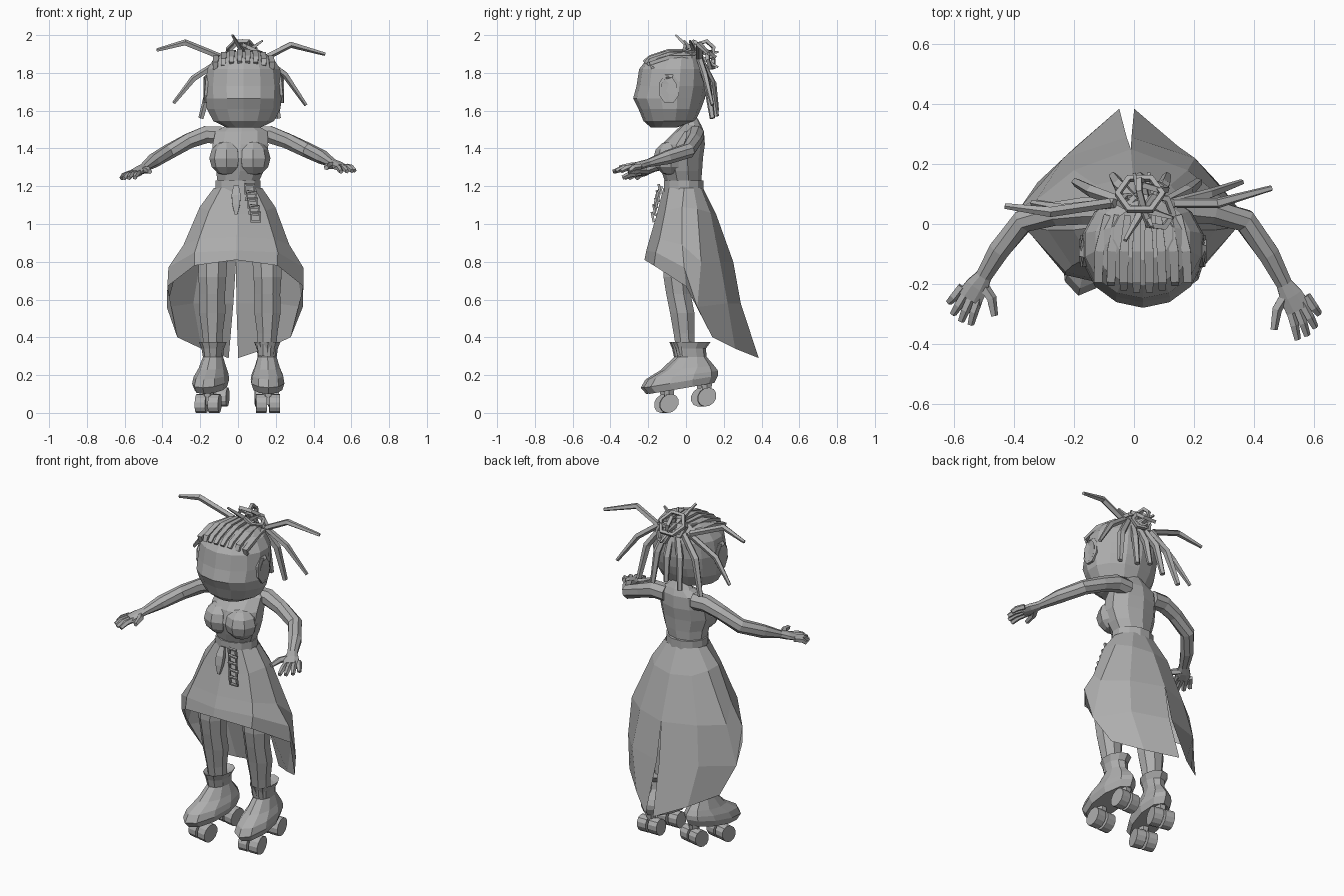
import bpy, bmesh, math
from mathutils import Vector, Matrix

if "Cube" in bpy.data.objects:
    bpy.data.objects.remove(bpy.data.objects["Cube"])

grey = bpy.data.materials.new("plain_grey")
grey.use_nodes = True
GREY = (0.42, 0.42, 0.42, 1)
grey.diffuse_color = GREY
for node in grey.node_tree.nodes:
    if node.type == 'BSDF_PRINCIPLED':
        node.inputs["Base Color"].default_value = GREY


def finish(name, bm):
    bmesh.ops.remove_doubles(bm, verts=bm.verts, dist=0.0005)
    bmesh.ops.recalc_face_normals(bm, faces=bm.faces)
    mesh = bpy.data.meshes.new(name)
    bm.to_mesh(mesh)
    bm.free()
    mesh.materials.append(grey)
    obj = bpy.data.objects.new(name, mesh)
    bpy.context.collection.objects.link(obj)
    return obj


def loft(name, rings, wrap=True, caps=True, loop=False):
    """Skin a list of equally long point rings."""
    bm = bmesh.new()
    rows = [[bm.verts.new(p) for p in ring] for ring in rings]
    count = len(rows[0])
    pairs = list(zip(rows, rows[1:])) + ([(rows[-1], rows[0])] if loop else [])
    for a, b in pairs:
        for i in range(count if wrap else count - 1):
            j = (i + 1) % count
            bm.faces.new((a[i], a[j], b[j], b[i]))
    if caps and not loop:
        bm.faces.new(rows[0])
        bm.faces.new(rows[-1])
    return finish(name, bm)


def ovals(name, profile, n=12):
    """Stack of ovals given as height, centre x, half width, front y, back y."""
    rings = []
    for z, cx, hx, front, back in profile:
        mid, hy = (front + back) / 2, (back - front) / 2
        angles = [math.tau * (i + 0.5) / n for i in range(n)]
        rings.append([Vector((cx + hx * math.cos(a), mid + hy * math.sin(a), z)) for a in angles])
    return loft(name, rings)


def tube(name, path, radii, n=5, loop=False, ref=None):
    """Faceted tube; each radius is a number or a (side, up) pair."""
    pts = [Vector(p) for p in path]
    last = len(pts) - 1
    tangents = []
    for i in range(len(pts)):
        a = pts[i - 1] if (i or loop) else pts[i]
        b = pts[(i + 1) % len(pts)] if (i < last or loop) else pts[i]
        tangents.append((b - a).normalized())
    if ref is None:
        sums = [sum(abs(t[k]) for t in tangents) for k in range(3)]
        ref = Vector([float(k == sums.index(min(sums))) for k in range(3)])
    rings = []
    for i, (p, t) in enumerate(zip(pts, tangents)):
        r = radii[i] if isinstance(radii, (list, tuple)) else radii
        ra, rb = r if isinstance(r, tuple) else (r, r)
        side = t.cross(ref).normalized()
        up = side.cross(t)
        rings.append([p + side * ra * math.cos(a) + up * rb * math.sin(a)
                      for a in [math.tau * (k + 0.5) / n for k in range(n)]])
    return loft(name, rings, loop=loop)


def hoop(name, centre, normal, rx, ry, thick, sides=6, turn=0):
    """Closed polygonal ring facing along the normal."""
    normal = Vector(normal).normalized()
    quat = normal.to_track_quat('Z', 'Y')
    path = [Vector(centre) + quat @ Vector((rx * math.cos(a), ry * math.sin(a), 0))
            for a in [math.tau * i / sides + turn for i in range(sides)]]
    return tube(name, path, thick, 4, loop=True, ref=normal)


def ball(name, centre, scale, u=8, v=6):
    bm = bmesh.new()
    bmesh.ops.create_uvsphere(bm, u_segments=u, v_segments=v, radius=1)
    bmesh.ops.transform(bm, verts=bm.verts,
                        matrix=Matrix.Translation(centre) @ Matrix.Diagonal((*scale, 1)))
    return finish(name, bm)


# Head with ears
HX = 0.03
ovals("head", [(z, HX, hx, f, b) for z, hx, f, b in [
    (1.51, .09, -.185, -.05), (1.545, .165, -.225, .05), (1.61, .2, -.252, .08),
    (1.665, .205, -.28, .1), (1.73, .208, -.262, .11), (1.82, .198, -.248, .11),
    (1.875, .162, -.205, .09), (1.912, .1, -.12, .06)]], 14)
for s, side in ((1, "left"), (-1, "right")):
    tube(side + "_ear", [(HX + s * .16, -.09, 1.71), (HX + s * .205, -.09, 1.715),
                         (HX + s * .213, -.09, 1.715), (HX + s * .203, -.09, 1.715)],
         [(.05, .075), (.058, .082), (.045, .066), (.034, .05)], 8, ref=Vector((0, 0, 1)))

# Flat braids laid over the crown
for i in range(8):
    u = (i - 3.5) / 3.5
    x, drop = HX + .15 * u, .035 * u * u
    tube("crown_braid", [(x, -.225 + .05 * u * u, 1.858 - drop), (x, -.19, 1.885 - drop),
                         (x * .97, -.09, 1.918 - drop), (x * .8 + .006, .03, 1.918 - drop)],
         [(.012, .016), (.014, .02), (.014, .021), (.012, .015)], 4, ref=Vector((1, 0, 0)))

# Loose braids: long flyaways, then hanging ones
loose = [
    [(.28, .07, 1.95), (.46, .12, 1.9)], [(.25, .1, 1.79), (.36, .14, 1.63)],
    [(-.28, .04, 1.96), (-.43, .06, 1.92)], [(-.235, .05, 1.77), (-.34, .07, 1.64)],
    [(.18, .11, 1.76), (.215, .14, 1.56)], [(-.14, .11, 1.76), (-.195, .14, 1.56)],
    [(.1, .13, 1.75), (.11, .16, 1.57)], [(-.05, .13, 1.75), (-.07, .16, 1.57)],
    [(.03, .14, 1.74), (.02, .16, 1.6)]]
for i, (mid, tip) in enumerate(loose):
    root = (HX + mid[0] * .4, .07, 1.88)
    tube("loose_braid", [root, mid, tip], [.017, .018, .01] if i < 4 else [.018, .022, .015], 5)

# Looped knot of braids and stray ends
for centre, normal, r, turn in [
        ((.02, .1, 1.925), (0, .6, .8), .075, 0), ((.08, .04, 1.925), (.4, 0, .9), .055, .4),
        ((.01, .07, 1.9), (.1, 1, .4), .06, .2), ((.06, .13, 1.87), (.3, 1, .2), .05, 0),
        ((.03, .1, 1.92), (1, .2, .2), .05, .3)]:
    hoop("knot_loop", centre, normal, r, r, .013, 6, turn)
for tip in [(-.03, -.055, 2), (.06, -.01, 1.97), (.13, .02, 1.97), (.05, .17, 1.83), (0, .17, 1.91)]:
    tube("stray_end", [(HX, .05, 1.9), tip], [.017, .007], 4)

# Torso and neck
ovals("torso", [
    (1.15, 0, .11, -.1, .08), (1.22, 0, .114, -.11, .08), (1.28, .01, .132, -.13, .085),
    (1.35, .01, .155, -.15, .09), (1.42, .013, .155, -.13, .1), (1.49, .018, .145, -.06, .095),
    (1.525, .02, .08, -.02, .08), (1.57, .02, .038, -.02, .055)], 10)
for s in (1, -1):
    ball("bust", (.01 + s * .07, -.08, 1.348), (.092, .093, .092))

# Arms with hands; the right arm reaches lower and less far forward
for s, side, reach, lift in ((1, "left", 1, .018), (-1, "right", .87, -.02)):
    def place(p):
        return Vector((s * p[0], p[1] * reach, p[2] + lift * max(0, p[0] / .3 - 1)))
    up = Vector((0, 0, 1))
    tube(side + "_arm", [place(p) for p in [
        (.09, .05, 1.47), (.17, .05, 1.473), (.26, .04, 1.44), (.37, .012, 1.385), (.45, -.1, 1.343),
        (.502, -.2, 1.31), (.525, -.24, 1.298), (.55, -.285, 1.285)]],
        [.05, .049, .043, .041, .038, (.029, .022), (.042, .022), (.047, .017)], 8, ref=up)
    fingers = [((.585, -.26), (.618, -.3)), ((.57, -.28), (.605, -.345)),
               ((.55, -.29), (.578, -.372)), ((.525, -.29), (.546, -.385))]
    for (bx, by), (tx, ty) in fingers:
        tube(side + "_finger", [place((bx - .01, by + .02, 1.288)),
                                place(((bx + tx) / 2, (by + ty) / 2, 1.28)),
                                place((tx, ty, 1.262))], [.016, .016, .012], 5, ref=up)
    tube(side + "_thumb", [place(p) for p in [(.51, -.23, 1.298), (.477, -.285, 1.298), (.467, -.352, 1.288)]],
         [.02, .018, .013], 5, ref=up)

# Skirt: short in front, long tails split at the back
ovals("waistband", [(z, 0, .122, -.12, .095) for z in (1.17, 1.23)])
columns = [
    [(0, .09, 1.19), (0, .16, 1.05), (0, .25, .8), (.008, .29, .58), (.025, .385, .29)],
    [(.07, .08, 1.19), (.125, .13, 1.06), (.19, .18, .8), (.22, .22, .58), (.17, .26, .34)],
    [(.11, .04, 1.19), (.185, .06, 1.08), (.315, .08, .8), (.36, .06, .56), (.3, .14, .4)],
    [(.128, -.01, 1.19), (.2, -.02, 1.09), (.28, -.02, .89), (.357, -.01, .77), (.36, 0, .67)],
    [(.09, -.09, 1.19), (.15, -.11, 1.07), (.2, -.14, .92), (.22, -.16, .85), (.22, -.17, .78)],
    [(0, -.12, 1.19), (0, -.155, 1.05), (0, -.19, .93), (0, -.21, .86), (0, -.22, .81)]]
mirrored = [[(-x, y, z) for x, y, z in col] for col in reversed(columns[:-1])]
skirt = [[Vector((x - .027 * (1.19 - z), y, z)) for x, y, z in col] for col in columns + mirrored]
loft("skirt", skirt, wrap=False, caps=False)

# Belt charms
tube("belt_tag", [(-.01, -.13, 1.2), (-.01, -.15, 1.15), (-.01, -.16, 1.1), (-.01, -.168, 1.05)],
     [(.02, .012), (.034, .018), (.028, .016), (.01, .008)], 4, ref=Vector((0, 1, 0)))
for i in range(5):
    hoop("chain_link", (.062 + .008 * i, -.14 - .009 * i, 1.185 - .037 * i), (0, 1, .2),
         .033, .033, .009, 4, math.pi / 4 + .15 * (i % 2))

# Legs
for s, side, cx in ((1, "left", .152), (-1, "right", -.132)):
    ovals(side + "_leg", [(z, cx + s * lean, hx, f, b) for z, lean, hx, f, b in [
        (.3, 0, .05, -.05, .05), (.42, .003, .058, -.07, .05), (.53, .004, .075, -.09, .05),
        (.63, .004, .073, -.11, .03), (.72, .004, .08, -.125, .025), (.85, 0, .085, -.12, .04),
        (.98, -.03, .085, -.09, .06)]], 8)

# Roller boots, tipped slightly onto the front wheels
for s, side, origin, turn in ((1, "left", (.155, .02), .03), (-1, "right", (-.135, 0), -.21)):
    pieces = [ovals(side + "_boot", [(z, 0, hx, f, b) for z, hx, f, b in [
        (.118, .08, -.215, .13), (.155, .092, -.245, .15), (.19, .086, -.22, .15),
        (.23, .07, -.135, .13), (.295, .052, -.065, .09), (.34, .058, -.075, .085),
        (.375, .072, -.09, .11), (.36, .05, -.06, .07)]], 10)]
    for y in (-.11, .09):
        pieces.append(tube(side + "_truck", [(0, y, .045), (0, y, .14)], [.022, .035], 6))
        for x in (-.035, .035):
            pieces.append(tube(side + "_wheel", [(x - .028, y, .05), (x + .028, y, .05)], .05, 12))
    matrix = Matrix.Translation((*origin, 0)) @ Matrix.Rotation(turn, 4, 'Z')
    for piece in pieces:
        for v in piece.data.vertices:
            fade = 1 - min(max(v.co.z - .15, 0) / .15, 1)
            v.co.z += .17 * (v.co.y + .11) * fade
        piece.data.transform(matrix)
